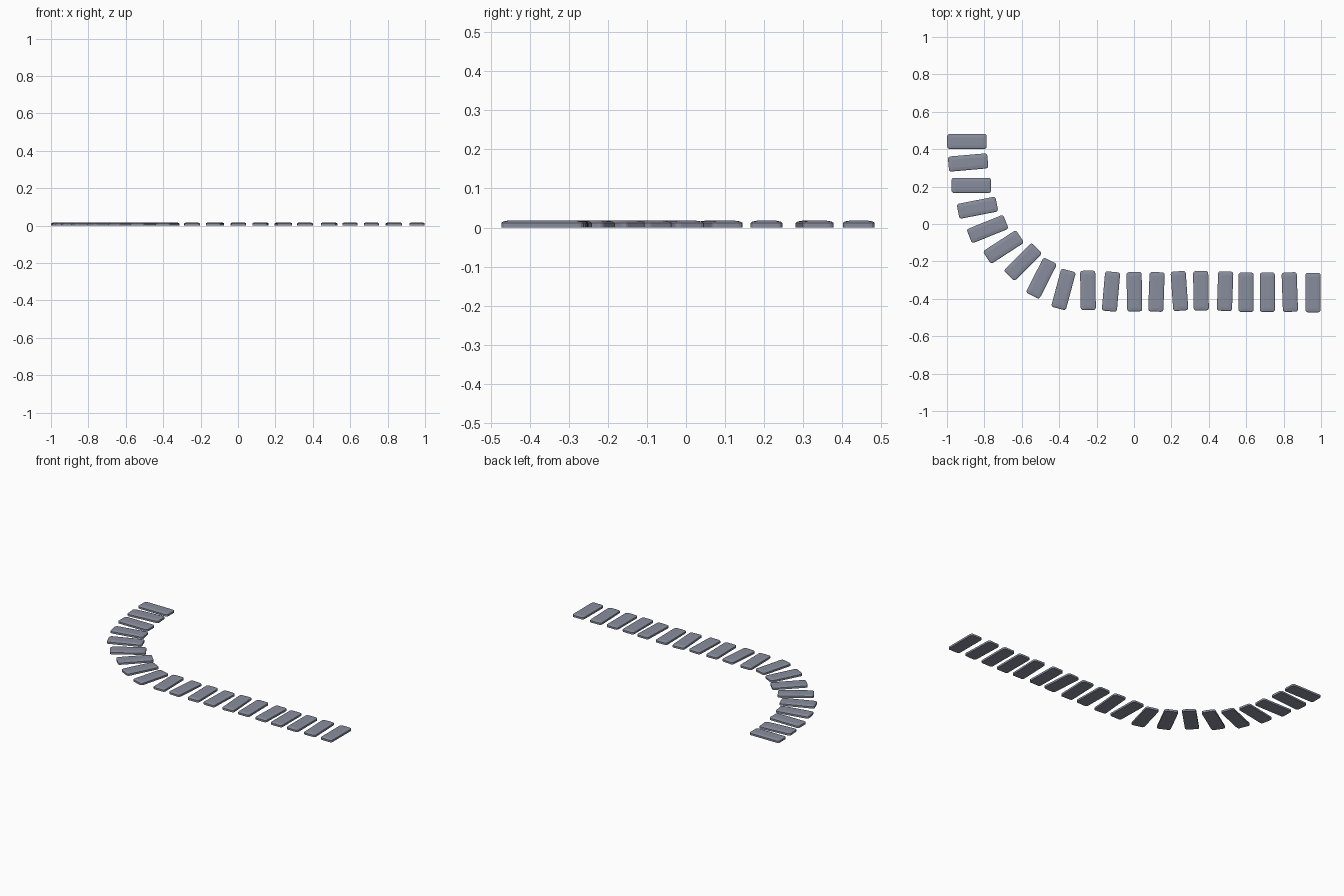
import bpy, bmesh, math

if "Cube" in bpy.data.objects:
    bpy.data.objects.remove(bpy.data.objects["Cube"])

# one flat slate colour for every stone
slate = bpy.data.materials.new("slate_grey")
slate.diffuse_color = (0.25, 0.27, 0.34, 1)
slate.use_nodes = True
slate.node_tree.nodes["Principled BSDF"].inputs["Base Color"].default_value = slate.diffuse_color

L, W, H = 0.211, 0.081, 0.018   # stone length, width, height


def outline(length, width, r, seg=3):
    """Rounded rectangle, long side on x."""
    pts = []
    for k, (sx, sy) in enumerate([(1, 1), (-1, 1), (-1, -1), (1, -1)]):
        for i in range(seg + 1):
            a = math.pi / 2 * (k + i / seg)
            pts.append((sx * (length / 2 - r) + r * math.cos(a),
                        sy * (width / 2 - r) + r * math.sin(a)))
    return pts


# shared slab mesh: upright sides, softly bevelled top edge, flat bottom
bm = bmesh.new()
rings = []
for z, inset in [(0, 0), (0.012, 0), (0.0155, 0.005), (H, 0.019)]:
    pts = outline(L - 2 * inset, W - 2 * inset, 0.013)
    rings.append([bm.verts.new((x, y, z)) for x, y in pts])
for lo, hi in zip(rings, rings[1:]):
    n = len(lo)
    for i in range(n):
        j = (i + 1) % n
        bm.faces.new((lo[i], lo[j], hi[j], hi[i]))
bm.faces.new(rings[0][::-1])
bm.faces.new(rings[-1])
bmesh.ops.recalc_face_normals(bm, faces=bm.faces)
slab = bpy.data.meshes.new("stepping_stone")
bm.to_mesh(slab)
bm.free()
slab.materials.append(slate)

# curved end of the path: x, y, turn in degrees
stones = [(-0.893, 0.442, 0), (-0.887, 0.329, 5), (-0.870, 0.206, 0),
          (-0.837, 0.087, 11), (-0.783, -0.027, 22), (-0.698, -0.123, 33),
          (-0.594, -0.203, 45), (-0.495, -0.290, 63), (-0.377, -0.350, 75)]
# straight run: x, turn in degrees
stones += [(x, y, a) for x, y, a in [
    (-0.246, -0.355, 91), (-0.123, -0.361, 85), (0.002, -0.362, 91),
    (0.120, -0.363, 88), (0.243, -0.358, 94), (0.358, -0.357, 91),
    (0.487, -0.359, 88), (0.599, -0.365, 90), (0.713, -0.365, 90),
    (0.833, -0.364, 92), (0.957, -0.367, 90)]]

for i, (x, y, a) in enumerate(stones):
    ob = bpy.data.objects.new(f"stepping_stone_{i + 1}", slab)
    ob.location = (x, y, 0)
    ob.rotation_euler.z = math.radians(a)
    bpy.context.collection.objects.link(ob)
